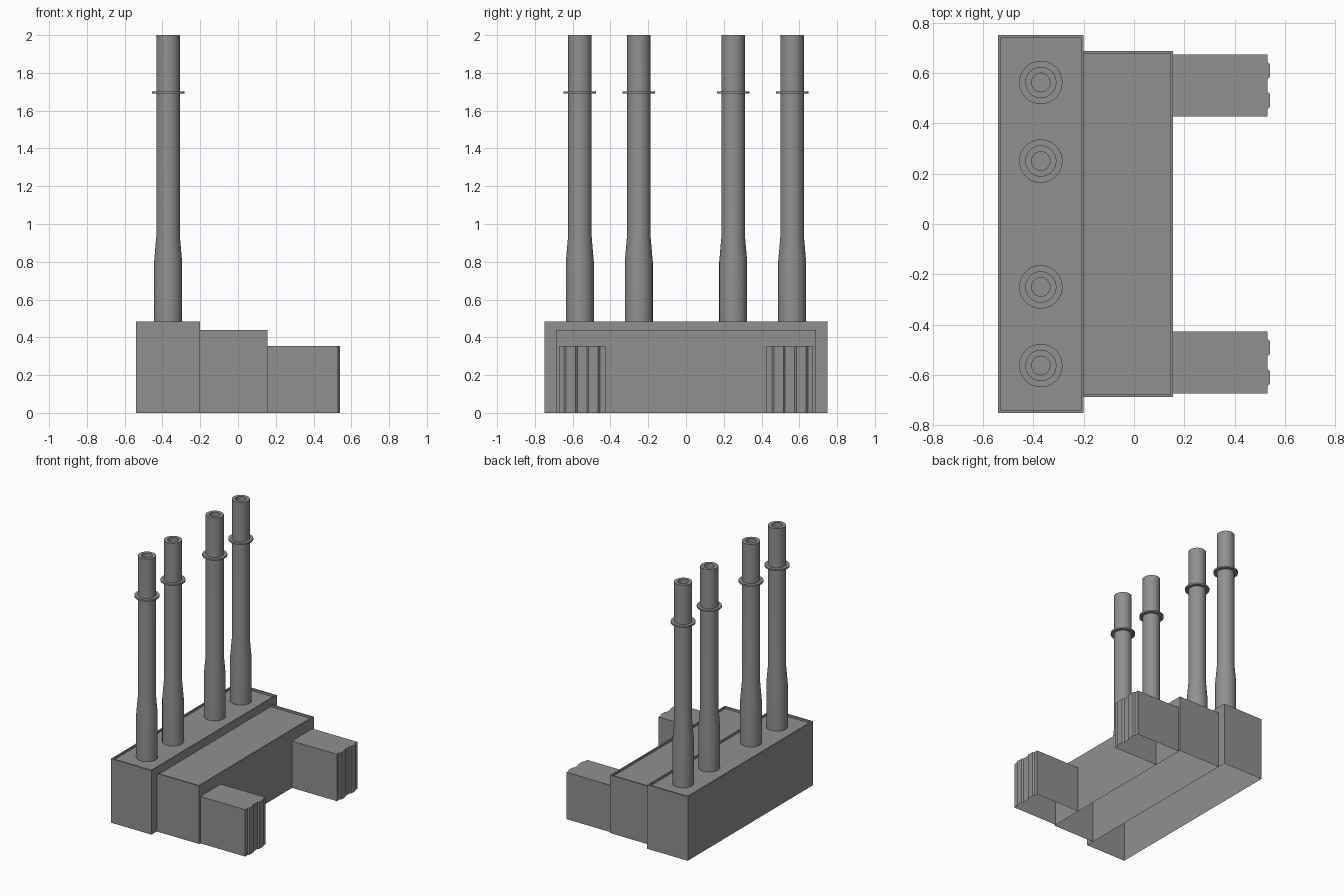
import bpy
import bmesh
from math import cos, sin, tau, radians

old = bpy.data.objects.get("Cube")
if old:
    bpy.data.objects.remove(old)

# Single flat colour
grey = bpy.data.materials.new("plain_grey")
grey.use_nodes = True
grey.diffuse_color = (0.28, 0.28, 0.28, 1)
grey.node_tree.nodes["Principled BSDF"].inputs["Base Color"].default_value = (0.28, 0.28, 0.28, 1)


def finish(name, bm, smooth=False):
    mesh = bpy.data.meshes.new(name)
    bm.to_mesh(mesh)
    bm.free()
    mesh.materials.append(grey)
    obj = bpy.data.objects.new(name, mesh)
    bpy.context.collection.objects.link(obj)
    if smooth:
        bpy.ops.object.select_all(action='DESELECT')
        obj.select_set(True)
        bpy.context.view_layer.objects.active = obj
        bpy.ops.object.shade_smooth_by_angle(angle=radians(30))
    return obj


def bridge(bm, a, b, skip_last=False):
    n = len(a)
    for i in range(n - 1 if skip_last else n):
        j = (i + 1) % n
        bm.faces.new((a[i], a[j], b[j], b[i]))


def shell(name, outline, height, lip=None, joined=False):
    """Open-bottomed block; joined leaves out the wall from last to first point."""
    bm = bmesh.new()

    def loop(points, z):
        return [bm.verts.new((x, y, z)) for x, y in points]
    base, top = loop(outline, 0), loop(outline, height)
    bridge(bm, base, top, joined)
    if lip:
        rim, floor = loop(lip, height), loop(lip, height - 0.015)
        bridge(bm, top, rim, joined)
        bridge(bm, rim, floor, joined)
        top = floor
    bm.faces.new(top)
    return finish(name, bm)


def rectangle(x0, x1, y):
    return [(x0, -y), (x1, -y), (x1, y), (x0, y)]


# Stepped housing with thin raised rims
shell("rear_housing", rectangle(-0.54, -0.2, 0.75), 0.485,
      rectangle(-0.53, -0.21, 0.738))
shell("middle_housing", rectangle(-0.2, 0.155, 0.687), 0.44,
      rectangle(-0.2, 0.145, 0.677), joined=True)

# Arms with two raised ribs on the end
arm = [(0.155, 0.427), (0.53, 0.427)]
for start in (0.455, 0.575):
    arm += [(0.53, start), (0.54, start + 0.01),
            (0.54, start + 0.06), (0.53, start + 0.07)]
arm += [(0.53, 0.673), (0.155, 0.673)]
shell("left_arm", arm, 0.355, joined=True)
shell("right_arm", [(x, -y) for x, y in reversed(arm)], 0.355, joined=True)


def lathe(name, profile, x, y, closed=False, sides=32):
    bm = bmesh.new()
    rings = [[bm.verts.new((x + r * cos(tau * i / sides), y + r * sin(tau * i / sides), z))
              for i in range(sides)] for r, z in profile]
    for a, b in zip(rings, rings[1:]):
        bridge(bm, a, b)
    if closed:
        bridge(bm, rings[-1], rings[0])
    else:
        bm.faces.new(rings[-1])
    return finish(name, bm, smooth=True)


# Tapered tubes with a thin collar
tube = [(0.074, 0.47), (0.074, 0.8), (0.062, 0.94), (0.062, 2.0),
        (0.037, 2.0), (0.037, 1.96)]
collar = [(0.06, 1.69), (0.086, 1.69), (0.086, 1.702), (0.06, 1.702)]
for i, y in enumerate((-0.562, -0.25, 0.25, 0.562), 1):
    lathe(f"tube_{i}", tube, -0.37, y)
    lathe(f"collar_{i}", collar, -0.37, y, closed=True)
